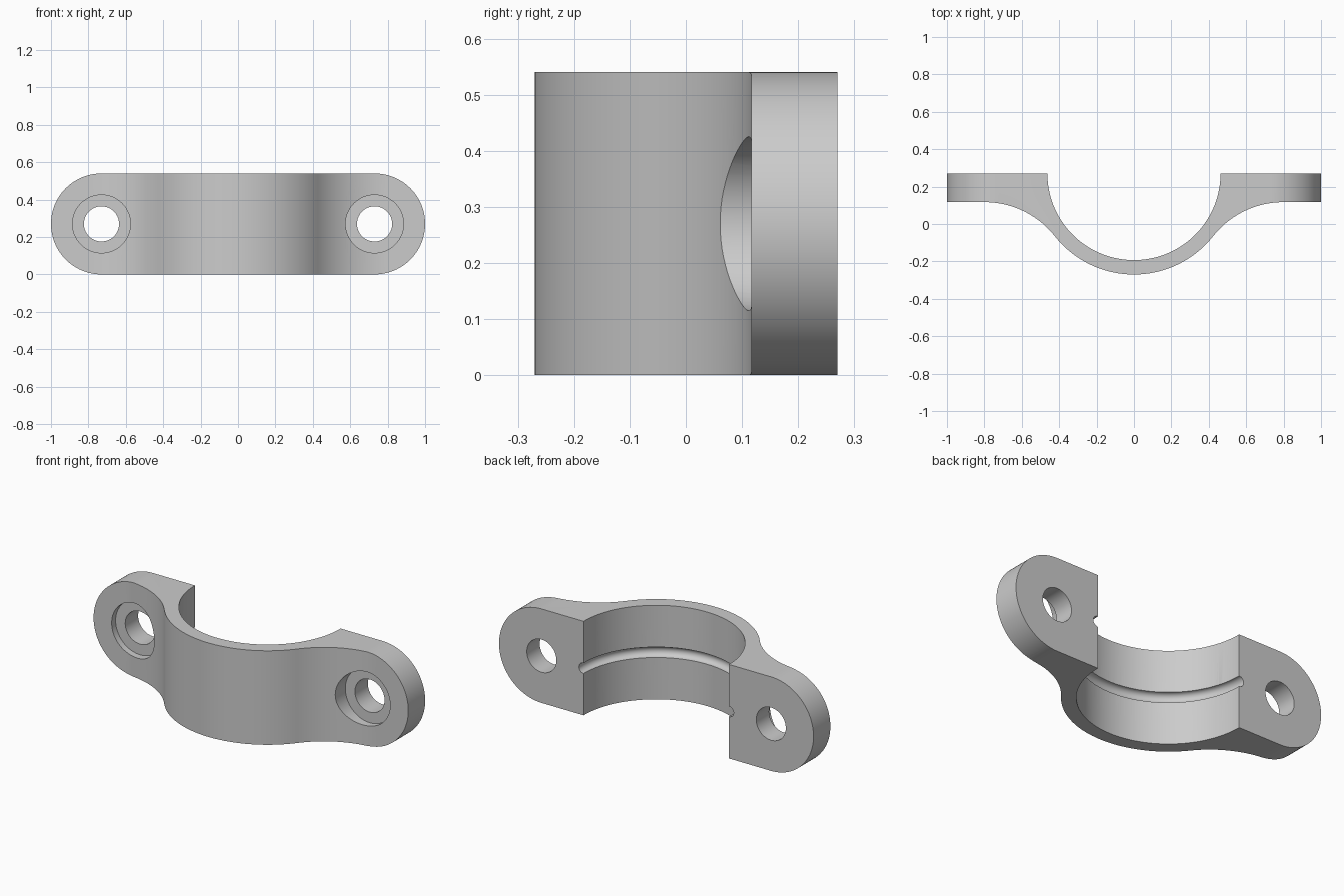
import bpy, bmesh
from math import sin, cos, pi, radians, atan2, sqrt
from mathutils import Matrix, Vector

if "Cube" in bpy.data.objects:
    bpy.data.objects.remove(bpy.data.objects["Cube"])

H = 0.54                      # clamp width (z)
Y_BACK, Y_FLANGE = 0.27, 0.117
R_IN, R_OUT, R_FIL = 0.463, 0.54, 0.48
R_END = H / 2
X_HOLE = 1.0 - R_END


def arc(cx, cy, r, a0, a1, n):
    return [(cx + r * cos(a0 + (a1 - a0) * i / n),
             cy + r * sin(a0 + (a1 - a0) * i / n)) for i in range(n + 1)]


def prism(name, pts, to3d, direction):
    """Extrude a closed outline along a direction."""
    bm = bmesh.new()
    face = bm.faces.new([bm.verts.new(to3d(*p)) for p in pts])
    ext = bmesh.ops.extrude_face_region(bm, geom=[face])
    bmesh.ops.translate(bm, vec=direction,
                        verts=[v for v in ext["geom"] if isinstance(v, bmesh.types.BMVert)])
    bmesh.ops.recalc_face_normals(bm, faces=bm.faces)
    me = bpy.data.meshes.new(name)
    bm.to_mesh(me)
    bm.free()
    ob = bpy.data.objects.new(name, me)
    bpy.context.collection.objects.link(ob)
    return ob


def boolean(target, cutter, op):
    cutter.hide_render = True
    mod = target.modifiers.new(op, "BOOLEAN")
    mod.operation, mod.solver, mod.object = op, "EXACT", cutter
    bpy.context.view_layer.objects.active = target
    bpy.ops.object.modifier_apply(modifier=mod.name)
    bpy.data.objects.remove(cutter)


# Saddle profile: inner half circle, outer arc, tangent fillets, flat flanges
fx = sqrt((R_OUT + R_FIL) ** 2 - (Y_BACK - Y_FLANGE + R_FIL) ** 2)
fy = Y_FLANGE - R_FIL
a = atan2(fy - Y_BACK, fx)                     # tangent direction on the outer arc
outer = arc(0, Y_BACK, R_OUT, -pi / 2, a, 28)
fillet = arc(fx, fy, R_FIL, a + pi, pi / 2, 28)
right = outer + fillet[1:] + [(1.1, Y_FLANGE), (1.1, Y_BACK)]
left = [(-x, y) for x, y in reversed(right[1:])]
inner = arc(0, Y_BACK, R_IN, 0, -pi, 96)
clamp = prism("clamp_half", right + inner + left,
              lambda x, y: (x, y, -0.1), (0, 0, H + 0.2))

# Rounded flange ends
stadium = (arc(X_HOLE, R_END, R_END, -pi / 2, pi / 2, 48)
           + arc(-X_HOLE, R_END, R_END, pi / 2, 3 * pi / 2, 48))
boolean(clamp, prism("end_outline", stadium, lambda x, z: (x, -0.6, z), (0, 1.2, 0)),
        "INTERSECT")

# Bolt holes with counterbores from the front
for s in (-1, 1):
    for r, y_end in ((0.155, 0.153), (0.094, 0.5)):
        circle = arc(s * X_HOLE, R_END, r, 0, 2 * pi, 64)[:-1]
        boolean(clamp, prism("bolt_cutter", circle, lambda x, z: (x, -0.4, z),
                             (0, y_end + 0.4, 0)), "DIFFERENCE")

# Round groove along the inside of the saddle
bpy.ops.mesh.primitive_torus_add(location=(0, Y_BACK, R_END), major_radius=R_IN,
                                 minor_radius=0.03, major_segments=192, minor_segments=24)
boolean(clamp, bpy.context.object, "DIFFERENCE")

bpy.ops.object.select_all(action="DESELECT")
clamp.select_set(True)
bpy.context.view_layer.objects.active = clamp
bpy.ops.object.shade_smooth_by_angle(angle=radians(25))
